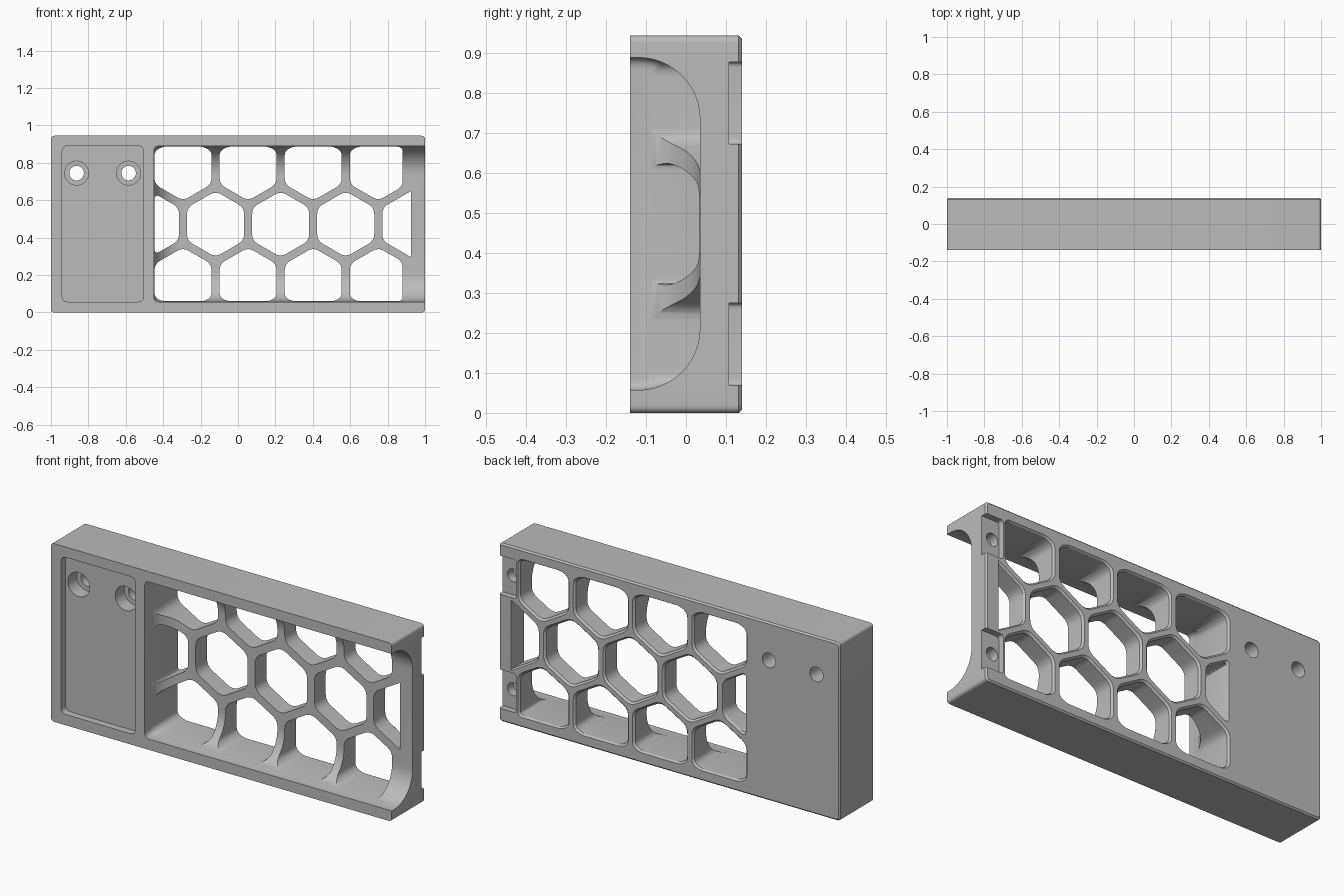
import bpy, bmesh, math
from mathutils import Vector

if "Cube" in bpy.data.objects:
    bpy.data.objects.remove(bpy.data.objects["Cube"], do_unlink=True)

HEIGHT, HALF_DEPTH = 0.945, 0.14
MID = HEIGHT / 2
LOW, HIGH = 0.057, 0.89          # inner edges of the border
POCKET_LEFT, POCKET_FLOOR = -0.45, 0.035
FILLET = 0.155

grey = bpy.data.materials.new("plain grey")
grey.use_nodes = True
color = (0.5, 0.5, 0.5, 1)
grey.diffuse_color = color
grey.node_tree.nodes["Principled BSDF"].inputs["Base Color"].default_value = color


def rounded(points, radius, steps=5):
    """Round the corners of a flat outline of (x, z) points."""
    pts = [Vector(p) for p in points]
    out = []
    for i, p in enumerate(pts):
        a, b = pts[i - 1] - p, pts[(i + 1) % len(pts)] - p
        d = min(radius, a.length * 0.48, b.length * 0.48)
        start, end = p + a.normalized() * d, p + b.normalized() * d
        for k in range(steps + 1):
            t = k / steps
            out.append(start * (1 - t) ** 2 + p * (2 * t * (1 - t)) + end * t * t)
    return out


def rect(x0, x1, z0, z1):
    return [(x0, z0), (x1, z0), (x1, z1), (x0, z1)]


def circle(x, z, r, n=32):
    return [Vector((x + r * math.cos(2 * math.pi * i / n),
                    z + r * math.sin(2 * math.pi * i / n))) for i in range(n)]


def scaled(outline, factor):
    mid = sum(outline, Vector((0, 0))) / len(outline)
    return [mid + (p - mid) * factor for p in outline]


def loft(name, layers):
    """Solid through (y, outline) layers from front to back."""
    bm = bmesh.new()
    rings = [[bm.verts.new((p[0], y, p[1])) for p in o] for y, o in layers]
    for r, s in zip(rings, rings[1:]):
        for i in range(len(r)):
            j = (i + 1) % len(r)
            bm.faces.new((r[i], r[j], s[j], s[i]))
    bm.faces.new(rings[0])
    bm.faces.new(rings[-1])
    bmesh.ops.recalc_face_normals(bm, faces=bm.faces)
    mesh = bpy.data.meshes.new(name)
    bm.to_mesh(mesh)
    bm.free()
    obj = bpy.data.objects.new(name, mesh)
    bpy.context.collection.objects.link(obj)
    return obj


def clip(points, axis, limit, sign):
    """Keep the part of an outline where sign * coordinate <= sign * limit."""
    out = []
    for i, p in enumerate(points):
        q = points[i - 1]
        dp, dq = sign * (p[axis] - limit), sign * (q[axis] - limit)
        if dp * dq < 0:
            out.append(q.lerp(p, dq / (dq - dp)))
        if dp <= 0:
            out.append(p)
    return out


# Main block with softened corners and back edge
outline = rounded(rect(-1, 1, 0, HEIGHT), 0.02)
inner = rounded(rect(-0.992, 0.992, 0.008, HEIGHT - 0.008), 0.016)
body = loft("bracket_body", [(-HALF_DEPTH, outline), (HALF_DEPTH - 0.008, outline),
                             (HALF_DEPTH, inner)])
body.data.materials.append(grey)


def cut(cutter):
    cutter.hide_render = True
    mod = body.modifiers.new("cut", 'BOOLEAN')
    mod.operation, mod.solver, mod.object = 'DIFFERENCE', 'EXACT', cutter
    bpy.context.view_layer.objects.active = body
    bpy.ops.object.modifier_apply(modifier=mod.name)
    bpy.data.objects.remove(cutter, do_unlink=True)


# Large pocket with a filleted floor, open at the right end
layers = [(-0.2, 0.0)]
for k in range(13):
    t = k / 12 * math.pi / 2
    layers.append((POCKET_FLOOR - FILLET + FILLET * math.sin(t), FILLET * (1 - math.cos(t))))
cut(loft("pocket_cutter", [
    (y, rounded(rect(POCKET_LEFT + i, 1.3, LOW + i, HIGH - i), 0.03)) for y, i in layers]))

# Honeycomb openings with a small chamfer at the back
PITCH, RIB = 0.348, 0.043
RADIUS = (PITCH - RIB) / math.sqrt(3)
for row in (-1, 0, 1):
    first = -0.468 if row == 0 else -0.294
    right = 0.925 if row == 0 else 0.88
    for col in range(5 if row == 0 else 4):
        cx, cz = first + col * PITCH, MID + row * PITCH * math.sqrt(3) / 2
        shape = [Vector((cx + RADIUS * math.sin(k * math.pi / 3),
                         cz + RADIUS * math.cos(k * math.pi / 3))) for k in range(6)]
        for axis, limit, sign in ((0, POCKET_LEFT + 0.003, -1), (0, right, 1),
                                  (1, LOW + 0.003, -1), (1, HIGH - 0.003, 1)):
            shape = clip(shape, axis, limit, sign)
        hole = rounded(shape, 0.035)
        cut(loft("cell_cutter", [(-0.13, hole), (HALF_DEPTH - 0.01, hole),
                                 (HALF_DEPTH + 0.01, scaled(hole, 1.12))]))

# Shallow panel recess on the left
RECESS = -HALF_DEPTH + 0.038
panel = rounded(rect(-0.94, -0.505, LOW, HIGH), 0.03)
cut(loft("recess_cutter", [(-0.2, panel), (RECESS, panel)]))

# Stepped screw holes through the panel
for x in (-0.863, -0.585):
    for r, end in ((0.064, RECESS + 0.075), (0.039, 0.2)):
        ring = circle(x, 0.745, r)
        cut(loft("screw_hole_cutter", [(-0.17, ring), (end, ring)]))

# Back notches at the right end, each with a blind hole
for z in (0.172, 0.776):
    notch = rounded(rect(0.898, 1.2, z - 0.103, z + 0.103), 0.015)
    cut(loft("notch_cutter", [(0.108, notch), (0.2, notch)]))
    ring = circle(0.938, z, 0.034)
    cut(loft("blind_hole_cutter", [(0.06, ring), (0.18, ring)]))

# Smooth curved walls, keep crisp edges
bpy.ops.object.select_all(action='DESELECT')
body.select_set(True)
bpy.context.view_layer.objects.active = body
bpy.ops.object.shade_smooth_by_angle(angle=math.radians(30))
